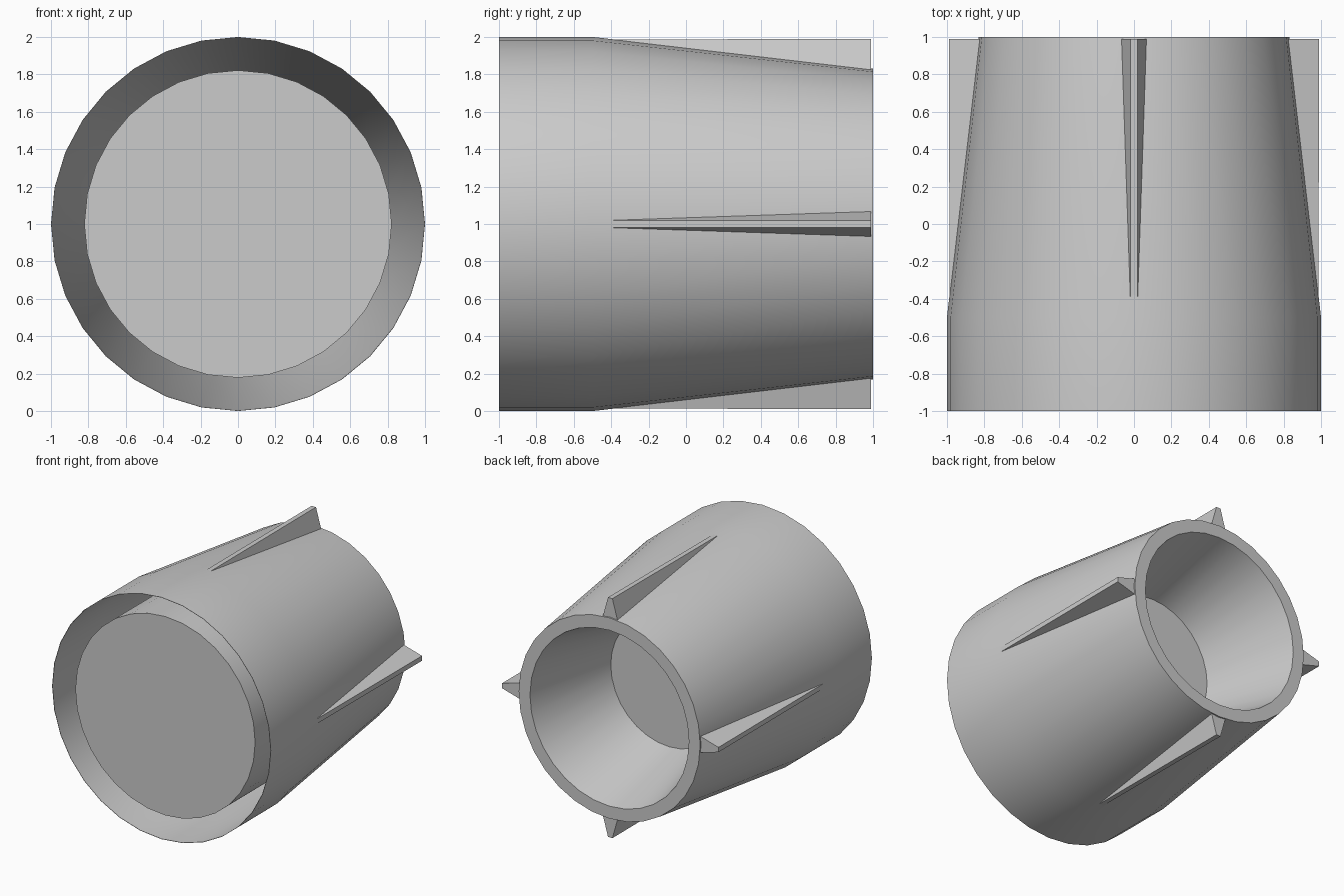
import bpy, bmesh, math

if "Cube" in bpy.data.objects:
    bpy.data.objects.remove(bpy.data.objects["Cube"])

grey = bpy.data.materials.new("plain grey")
grey.diffuse_color = (0.6, 0.6, 0.6, 1)
grey.use_nodes = True
grey.node_tree.nodes["Principled BSDF"].inputs["Base Color"].default_value = grey.diffuse_color
SIDES = 32


def finish(name, bm):
    bmesh.ops.recalc_face_normals(bm, faces=bm.faces)
    mesh = bpy.data.meshes.new(name)
    bm.to_mesh(mesh)
    bm.free()
    mesh.materials.append(grey)
    ob = bpy.data.objects.new(name, mesh)
    bpy.context.collection.objects.link(ob)
    return ob


def lathe(name, profile):
    """Revolve (radius, y) points about the horizontal axis at z = 1."""
    bm = bmesh.new()
    rings = []
    for r, y in profile:
        if r == 0:
            rings.append([bm.verts.new((0, y, 1))] * SIDES)
        else:
            angles = [2 * math.pi * i / SIDES for i in range(SIDES)]
            rings.append([bm.verts.new((r * math.cos(a), y, 1 + r * math.sin(a))) for a in angles])
    for a, b in zip(rings, rings[1:]):
        for i in range(SIDES):
            j = (i + 1) % SIDES
            bm.faces.new(list(dict.fromkeys((a[i], a[j], b[j], b[i]))))
    return finish(name, bm)


# Tapered casing with a recessed front plug and a conical rear bore
casing = lathe("casing", [
    (0, -0.95), (0.822, -0.95), (0.822, 0.94),      # plug face and side
    (0.988, -0.5), (0.997, -1), (1, -1),            # inner wall and front lip
    (1, -0.5), (0.83, 1),                           # outer wall
    (0.727, 1), (0.534, 0.22), (0, 0.22),           # rear rim and bore
])
bpy.context.view_layer.objects.active = casing
casing.select_set(True)
bpy.ops.object.shade_smooth_by_angle(angle=math.radians(30))

# Four wedge fins, narrow along the ridge and flaring toward the rear
for k, side in enumerate(("right", "top", "left", "bottom")):
    bm = bmesh.new()
    pts = [(s * w, y, r) for w, y, r in ((0.02, -0.39, 0.986), (0.02, 0.99, 0.99), (0.068, 0.99, 0.82))
           for s in (-1, 1)]
    a, b, c, d, e, f = [bm.verts.new(p) for p in pts]
    for face in ((a, b, d, c), (c, d, f, e), (a, c, e), (b, f, d), (a, e, f, b)):
        bm.faces.new(face)
    fin = finish("fin_" + side, bm)
    fin.location.z = 1
    fin.rotation_euler.y = math.pi / 2 * (1 - k)
